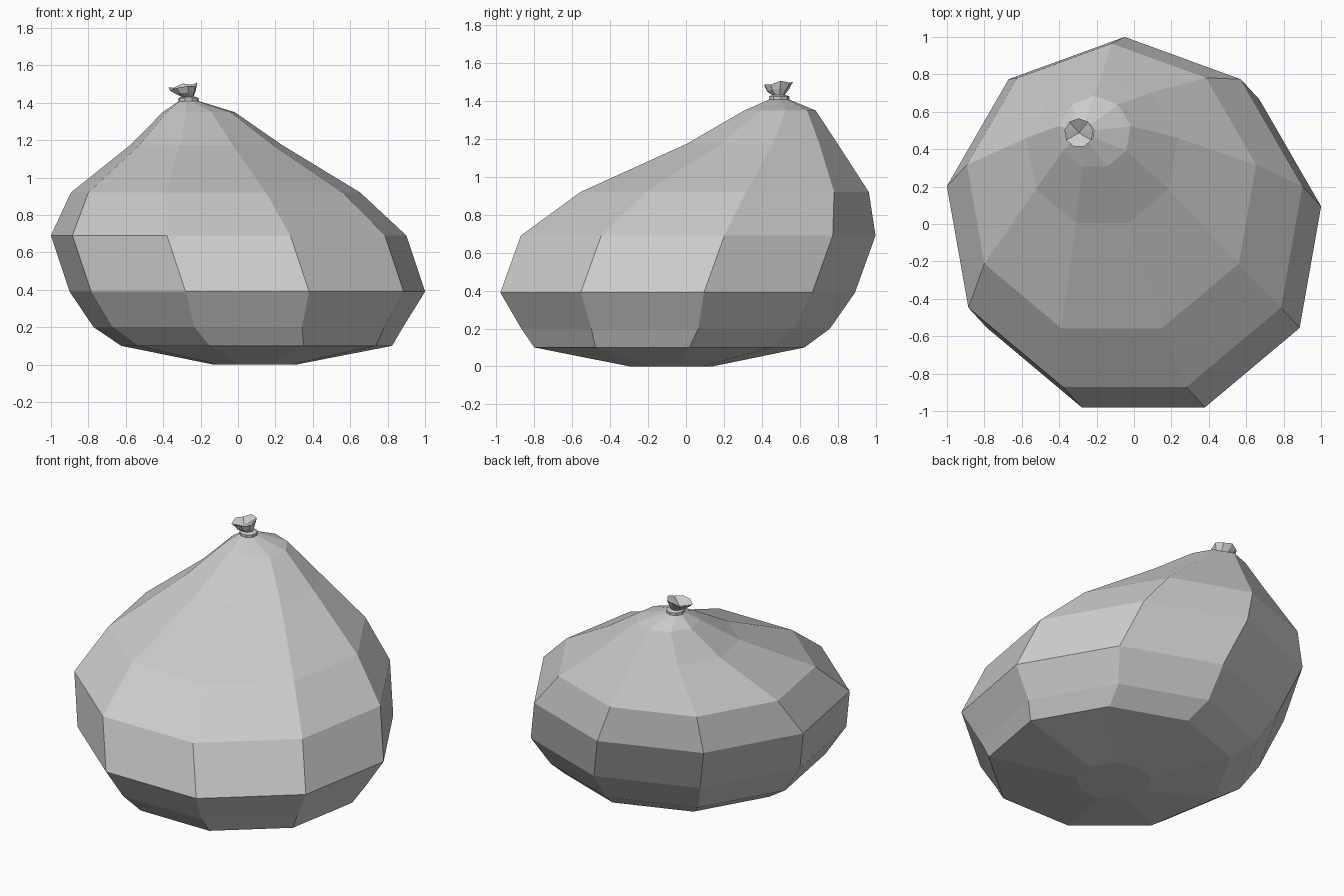
import bpy, bmesh
from math import sin, cos, radians

if "Cube" in bpy.data.objects:
    bpy.data.objects.remove(bpy.data.objects["Cube"])

SIDES = 9


def ring(bm, cx, cy, z, r, tilt_x=0.0, tilt_y=0.0, wave=0.0):
    """Nine-sided ring with a flat side facing the front."""
    out = []
    for i in range(SIDES):
        a = radians(-70 + 360 / SIDES * i)
        dx, dy = r * cos(a), r * sin(a)
        dz = tilt_x * dx + tilt_y * dy + wave * (-1) ** i
        out.append(bm.verts.new((cx + dx, cy + dy, z + dz)))
    return out


def loft(name, sections, cap_depth=0.0):
    """Skin a stack of rings; cap_depth sinks the middle of the top."""
    bm = bmesh.new()
    rings = [ring(bm, *s) for s in sections]
    for lo, hi in zip(rings, rings[1:]):
        for i in range(SIDES):
            j = (i + 1) % SIDES
            bm.faces.new((lo[i], lo[j], hi[j], hi[i]))
    bm.faces.new(rings[0][::-1])
    cx, cy, z = sections[-1][:3]
    if cap_depth:
        mid = bm.verts.new((cx, cy, z - cap_depth))
        for i in range(SIDES):
            bm.faces.new((rings[-1][i], rings[-1][(i + 1) % SIDES], mid))
    else:
        bm.faces.new(rings[-1])
    bmesh.ops.recalc_face_normals(bm, faces=bm.faces)
    mesh = bpy.data.meshes.new(name)
    bm.to_mesh(mesh)
    bm.free()
    obj = bpy.data.objects.new(name, mesh)
    bpy.context.collection.objects.link(obj)
    return obj


# Slumped pouch body: centre x, centre y, height, radius
loft("pouch_body", [
    (0.09, -0.085, 0.00, 0.225),
    (0.10, -0.11, 0.10, 0.735),
    (0.055, -0.08, 0.20, 0.84),
    (0.05, -0.073, 0.39, 0.965),
    (-0.05, 0.035, 0.69, 0.965),
    (-0.12, 0.18, 0.92, 0.785),
    (-0.17, 0.39, 1.175, 0.41),
    (-0.21, 0.49, 1.35, 0.195),
    (-0.265, 0.49, 1.41, 0.05),
])

# Tie band round the neck
loft("neck_tie", [
    (-0.265, 0.49, 1.400, 0.045),
    (-0.265, 0.49, 1.407, 0.055),
    (-0.265, 0.49, 1.425, 0.055),
    (-0.265, 0.49, 1.432, 0.035),
])

# Crumpled flared mouth above the tie
loft("flared_mouth", [
    (-0.265, 0.49, 1.425, 0.025),
    (-0.285, 0.485, 1.458, 0.06, 0.1, 0.1),
    (-0.295, 0.487, 1.487, 0.078, 0.17, 0.12, 0.006),
], cap_depth=0.035)
